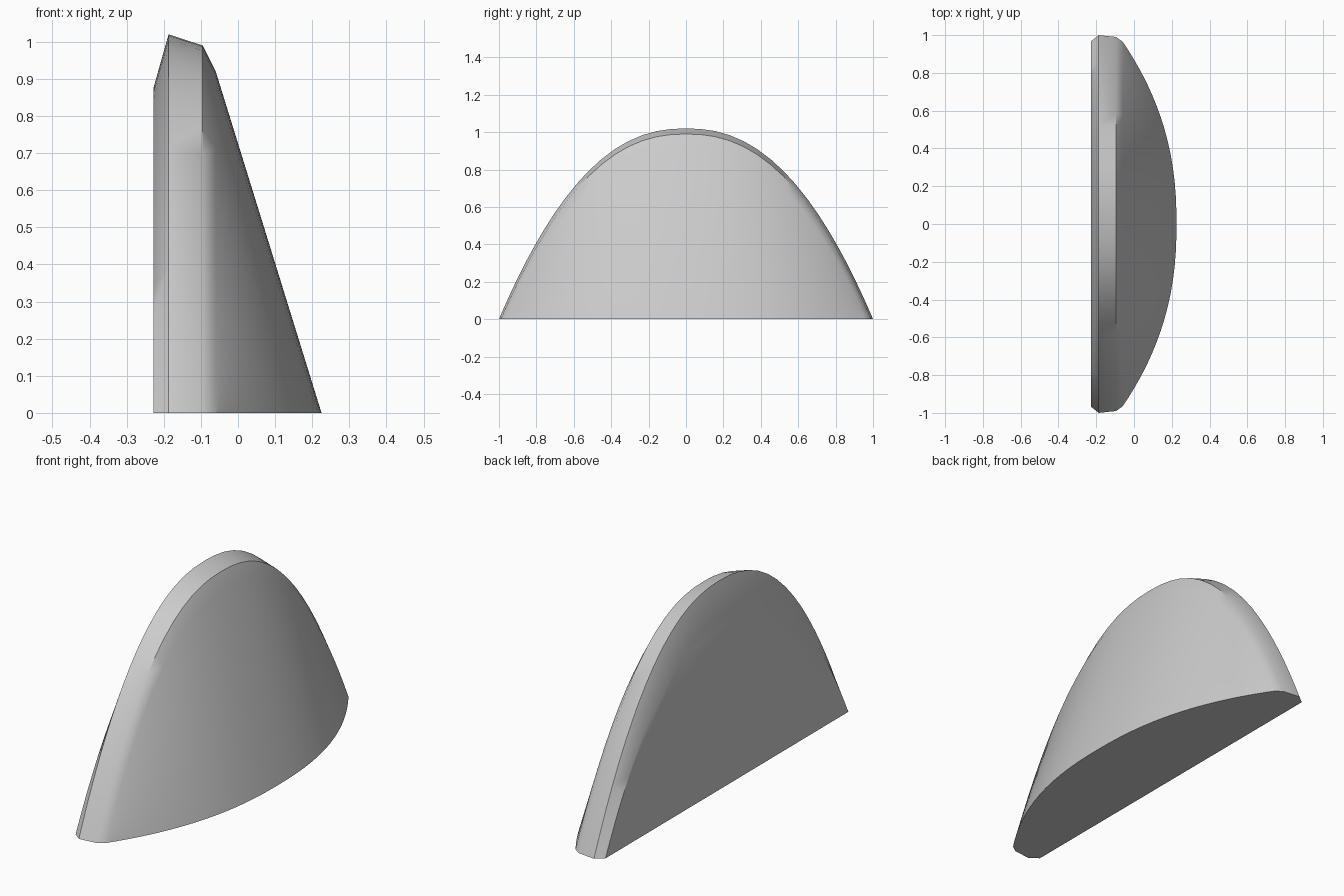
import bpy, bmesh, math

cube = bpy.data.objects.get("Cube")
if cube:
    bpy.data.objects.remove(cube, do_unlink=True)

SEGMENTS = 40
POWER = 2.3          # fullness of the arch

# Arch stations from the flat back to the sloping face: x, half width, height
STATIONS = [(-0.228, 0.967, 0.875), (-0.187, 1.0, 1.02),
            (-0.095, 0.99, 0.99), (-0.06, 0.965, 0.92)]
FRONT_X = 0.225

grey = bpy.data.materials.new("plain grey")
grey.use_nodes = True
colour = (0.6, 0.6, 0.6, 1)
grey.diffuse_color = colour
grey.node_tree.nodes["Principled BSDF"].inputs["Base Color"].default_value = colour


def arch(u):
    return 1 - abs(u) ** POWER


spread = [-math.cos(math.pi * i / SEGMENTS) for i in range(SEGMENTS + 1)]
bm = bmesh.new()

# Rim: one arch per station
rings = [[bm.verts.new((x, w * u, h * arch(u))) for u in spread]
         for x, w, h in STATIONS]

# Bulging foot of the sloping face
x, w, h = STATIONS[-1]
foot = [bm.verts.new((x + (FRONT_X - x) * arch(u), w * u, 0)) for u in spread]
foot[0], foot[-1] = rings[-1][0], rings[-1][-1]
rings.append(foot)

# Skin between neighbouring rings
for a, b in zip(rings, rings[1:]):
    for i in range(SEGMENTS):
        corners = list(dict.fromkeys((a[i], a[i + 1], b[i + 1], b[i])))
        bm.faces.new(corners)

# Flat back and flat underside
bm.faces.new(rings[0])
ends = [r[-1] for r in rings[:-2]]
starts = [r[0] for r in rings[:-2]]
bm.faces.new(foot + ends[::-1] + starts)

bmesh.ops.recalc_face_normals(bm, faces=bm.faces)
mesh = bpy.data.meshes.new("arched_wedge")
bm.to_mesh(mesh)
bm.free()
mesh.materials.append(grey)
wedge = bpy.data.objects.new("arched_wedge", mesh)
bpy.context.collection.objects.link(wedge)

bpy.ops.object.select_all(action="DESELECT")
wedge.select_set(True)
bpy.context.view_layer.objects.active = wedge
bpy.ops.object.shade_smooth_by_angle(angle=math.radians(40))
